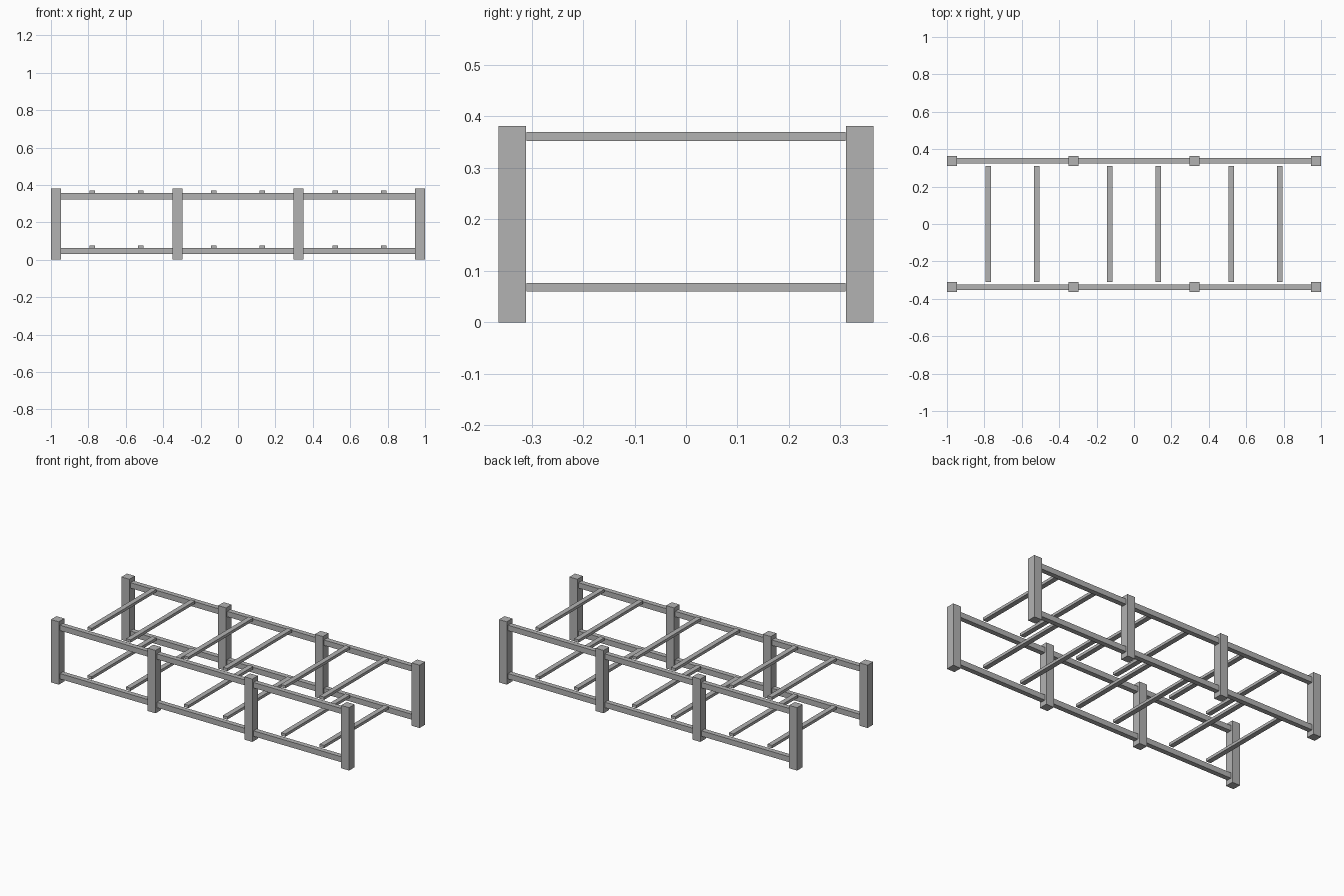
import bpy

cube = bpy.data.objects.get("Cube")
if cube:
    bpy.data.objects.remove(cube, do_unlink=True)

grey = bpy.data.materials.new("plain grey")
grey.use_nodes = True
COLOUR = (0.45, 0.45, 0.45, 1)
grey.diffuse_color = COLOUR
grey.node_tree.nodes["Principled BSDF"].inputs["Base Color"].default_value = COLOUR

BAY = 0.649          # post spacing
POST, HEIGHT = 0.053, 0.381
SIDE_Y = 0.3375      # centre line of each side frame
LEVELS = {"lower": 0.03, "upper": 0.323}


def box(name, size, centre):
    """Flat-shaded box with its dimensions applied to the mesh."""
    bpy.ops.mesh.primitive_cube_add(size=1, location=centre)
    obj = bpy.context.object
    obj.name = name
    obj.scale = size
    bpy.ops.object.transform_apply(location=False, rotation=False, scale=True)
    obj.data.materials.append(grey)
    return obj


# Two side frames: square posts joined by rails in each bay
for side, y in (("front", -SIDE_Y), ("back", SIDE_Y)):
    for i in range(4):
        box(f"{side}_post_{i + 1}", (POST, POST, HEIGHT),
            ((i - 1.5) * BAY, y, HEIGHT / 2))
    for level, z in LEVELS.items():
        for bay in (-1, 0, 1):
            box(f"{side}_{level}_rail_{bay + 2}", (BAY - POST, 0.03, 0.033),
                (bay * BAY, y, z + 0.0165))

# Cross slats: a pair in every bay, just above the rails
for level, z in LEVELS.items():
    for bay in (-1, 0, 1):
        for part, offset in (("right", -0.13), ("left", 0.13)):
            box(f"{level}_slat_{bay + 2}_{part}", (0.03, 0.62, 0.017),
                (bay * BAY + offset, 0, z + 0.038))
